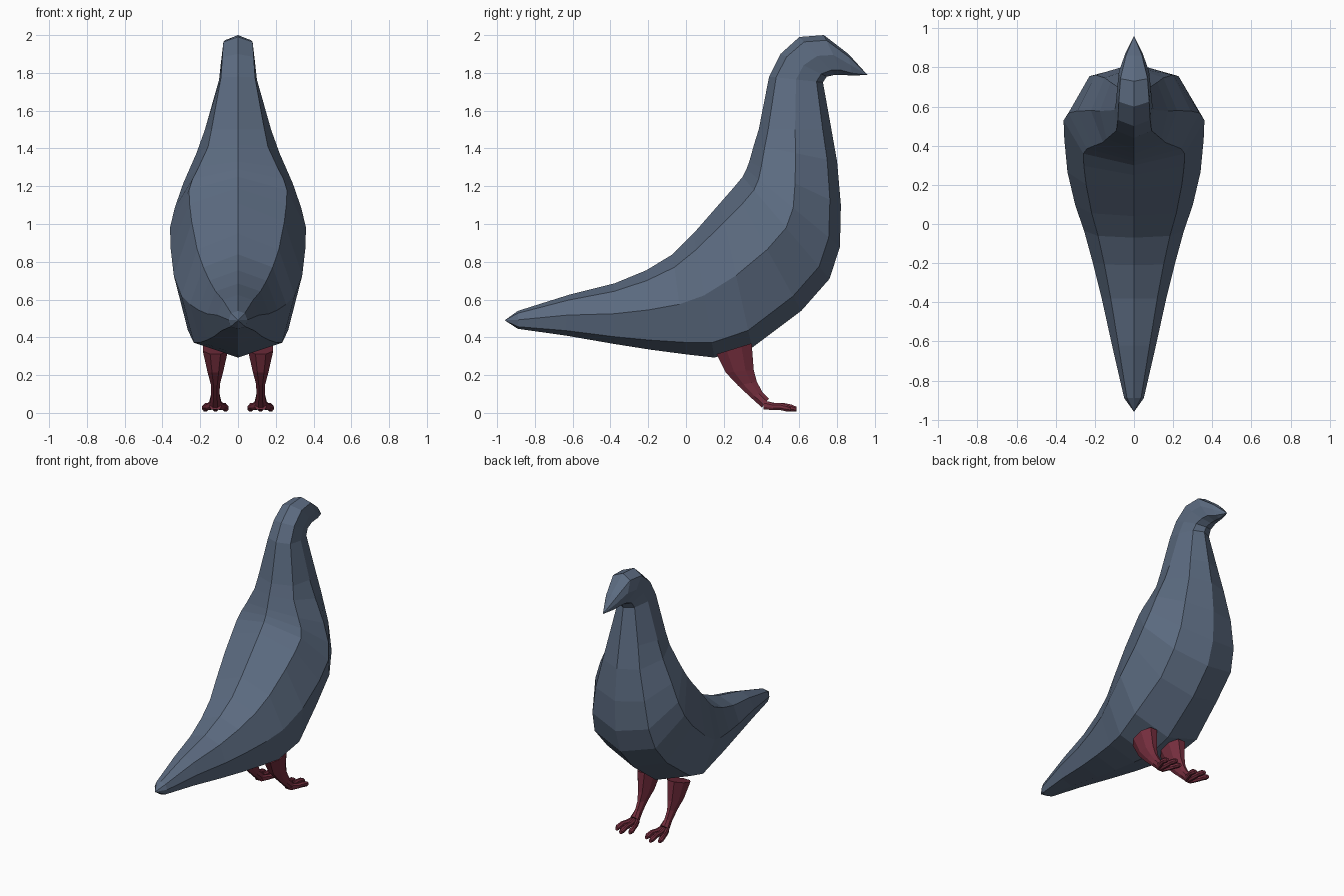
import bpy, bmesh, math
from mathutils import Vector

if "Cube" in bpy.data.objects:
    bpy.data.objects.remove(bpy.data.objects["Cube"])


def material(name, rgb):
    m = bpy.data.materials.new(name)
    m.diffuse_color = (*rgb, 1)
    m.use_nodes = True
    m.node_tree.nodes["Principled BSDF"].inputs["Base Color"].default_value = m.diffuse_color
    return m


SLATE = material("slate blue", (0.105, 0.145, 0.215))
RED = material("dark red", (0.175, 0.027, 0.047))


def loft(bm, rings, start=None, end=None):
    """Skin a list of rings; close each end with a tip point or a flat cap."""
    vs = [[bm.verts.new(p) for p in r] for r in rings]
    n = len(vs[0])
    for a, b in zip(vs, vs[1:]):
        for i in range(n):
            j = (i + 1) % n
            bm.faces.new((a[i], a[j], b[j], b[i]))
    for ring, tip in ((vs[0], start), (vs[-1], end)):
        if tip is None:
            bm.faces.new(ring)
        else:
            t = bm.verts.new(tip)
            for i in range(n):
                bm.faces.new((ring[i], ring[(i + 1) % n], t))


def finish(bm, name, mat):
    bmesh.ops.recalc_face_normals(bm, faces=bm.faces)
    me = bpy.data.meshes.new(name)
    bm.to_mesh(me)
    bm.free()
    me.materials.append(mat)
    ob = bpy.data.objects.new(name, me)
    bpy.context.collection.objects.link(ob)
    return ob


# Body sections from tail to beak: back y, z, belly y, z, half width
SECTIONS = [
    (-.89, .54, -.89, .445, .05), (-.62, .625, -.64, .41, .11),
    (-.38, .685, -.38, .365, .165), (-.21, .755, -.19, .335, .21),
    (-.07, .84, 0, .31, .255), (.04, .95, .15, .293, .30),
    (.18, 1.11, .35, .345, .34), (.25, 1.19, .61, .54, .356),
    (.30, 1.25, .76, .71, .36), (.32, 1.29, .815, .88, .335),
    (.335, 1.33, .82, 1.10, .29), (.36, 1.42, .80, 1.33, .22),
    (.385, 1.50, .77, 1.50, .175), (.44, 1.78, .725, 1.75, .10),
    (.50, 1.90, .745, 1.78, .092), (.60, 1.99, .79, 1.79, .086),
    (.73, 2.0, .83, 1.79, .077), (.86, 1.90, .88, 1.785, .045),
]


def body_ring(i, ty, tz, by, bz, w):
    top, bottom = Vector((0, ty, tz)), Vector((0, by, bz))
    upper = .72 if i < 12 else .8 if i == 12 else .9
    lower = .78 if i <= 6 else .68
    side = [(.13, upper * w), (.5, w), (.88, lower * w)]
    right = [top.lerp(bottom, f) + Vector((x, 0, 0)) for f, x in side]
    left = [Vector((-p.x, p.y, p.z)) for p in reversed(right)]
    return [top] + right + [bottom] + left


bm = bmesh.new()
loft(bm, [body_ring(i, *s) for i, s in enumerate(SECTIONS)],
     (0, -.96, .49), (0, .96, 1.79))
finish(bm, "body", SLATE)


# Tilted elliptical ring: centre, half width, half depth, tilt in the y-z plane
def oval(x, y, z, rx, ry, tilt, n=8):
    c, s = math.cos(tilt), math.sin(tilt)
    out = []
    for k in range(n):
        a = 2 * math.pi * (k + .5) / n
        d = ry * math.sin(a)
        out.append((x + rx * math.cos(a), y + d * c, z + d * s))
    return out


LEG = [(.255, .34, .072, .105, .3), (.285, .22, .045, .08, .1),
       (.325, .155, .026, .055, .2), (.375, .095, .024, .036, .5),
       (.42, .052, .034, .032, .9)]
TOE = [(0, .042, .016, .026), (.35, .034, .017, .02), (.6, .034, .014, .02),
       (.85, .026, .019, .02), (1, .02, .011, .013)]

for side, label in ((1, "right"), (-1, "left")):
    # Thigh and shank
    bm = bmesh.new()
    loft(bm, [oval(side * .12, *r) for r in LEG])
    # Three forward toes
    for dx, tip_y in ((-.053, .555), (0, .585), (.053, .555)):
        rings = []
        for t, z, rx, rz in TOE:
            spread = min(1, t * 1.5)
            rings.append(oval(side * .12 + dx * (.3 + .7 * spread),
                              .41 + (tip_y - .41) * t, z, rx, rz, math.pi / 2))
        loft(bm, rings)
    finish(bm, label + "_leg", RED)
